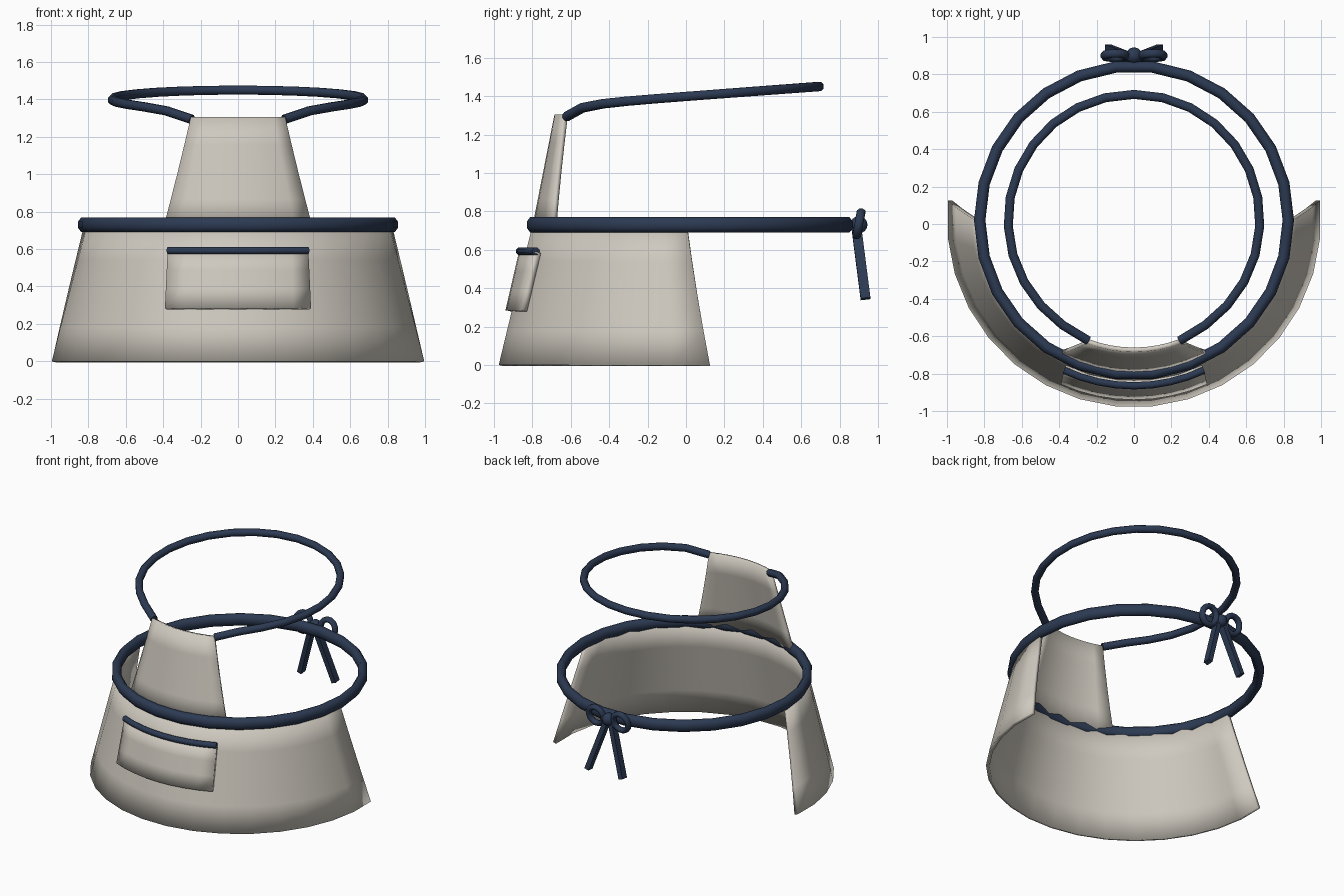
import bpy
import bmesh
from math import sin, cos, pi, radians, exp
from mathutils import Vector, Matrix

cube = bpy.data.objects.get("Cube")
if cube:
    bpy.data.objects.remove(cube, do_unlink=True)

CY = 0.02       # centre of the body circle in y
WAIST_Z = 0.73


def material(name, color):
    m = bpy.data.materials.new(name)
    m.diffuse_color = color
    m.use_nodes = True
    m.node_tree.nodes["Principled BSDF"].inputs["Base Color"].default_value = color
    return m


CLOTH = material("cream cloth", (0.62, 0.585, 0.52, 1))
NAVY = material("navy trim", (0.025, 0.042, 0.085, 1))


def finish(bm, name, mat):
    mesh = bpy.data.meshes.new(name)
    bm.to_mesh(mesh)
    bm.free()
    mesh.materials.append(mat)
    obj = bpy.data.objects.new(name, mesh)
    bpy.context.collection.objects.link(obj)
    return obj


def around(radius, angle, z):
    """Point on the body circle; angle 0 is the front."""
    return Vector((radius * sin(angle), CY - radius * cos(angle), z))


def panel(name, low, high, cols, rows, thickness):
    """Curved cloth panel; low and high are (radius, half angle in degrees, z)."""
    bm = bmesh.new()
    grid = []
    for j in range(rows + 1):
        r, half, z = (a + (b - a) * j / rows for a, b in zip(low, high))
        grid.append([bm.verts.new(around(r, radians(half) * (2 * i / cols - 1), z))
                     for i in range(cols + 1)])
    for j in range(rows):
        for i in range(cols):
            f = bm.faces.new((grid[j][i], grid[j][i + 1],
                              grid[j + 1][i + 1], grid[j + 1][i]))
            f.smooth = True
    obj = finish(bm, name, CLOTH)
    mod = obj.modifiers.new("thickness", "SOLIDIFY")
    mod.thickness = thickness
    mod.offset = -1
    return obj


def tube(name, path, width, height, closed=False, sides=8, up=(0, 0, 1)):
    """Sweep an oval section along a path; width lies across the up direction."""
    bm = bmesh.new()
    n = len(path)
    rings = []
    for i, p in enumerate(path):
        if closed:
            tangent = path[(i + 1) % n] - path[i - 1]
        else:
            tangent = path[min(i + 1, n - 1)] - path[max(i - 1, 0)]
        tangent.normalize()
        side = tangent.cross(Vector(up)).normalized()
        over = side.cross(tangent)
        ring = []
        for k in range(sides):
            a = 2 * pi * (k + 0.5) / sides
            ring.append(bm.verts.new(p + side * width * cos(a) + over * height * sin(a)))
        rings.append(ring)
    for i in range(n if closed else n - 1):
        a, b = rings[i], rings[(i + 1) % n]
        for k in range(sides):
            q = (k + 1) % sides
            f = bm.faces.new((a[k], a[q], b[q], b[k]))
            f.smooth = sides > 4
    if not closed:
        bm.faces.new(rings[0])
        bm.faces.new(rings[-1])
    bmesh.ops.recalc_face_normals(bm, faces=bm.faces)
    return finish(bm, name, NAVY)


# Cloth panels
panel("skirt", (1.0, 96, 0), (0.825, 89, 0.72), 17, 4, 0.025)
panel("bib", (0.82, 29, 0.72), (0.705, 21, 1.305), 8, 4, 0.025)
panel("pocket", (0.96, 24, 0.285), (0.89, 25, 0.59), 8, 3, 0.035)

# Pocket trim
tube("pocket_trim",
     [around(0.885, radians(25 * (i / 4 - 1)), 0.592) for i in range(9)], 0.021, 0.021)

# Waistband
tube("waistband",
     [around(0.825, 2 * pi * (i + 0.5) / 26, WAIST_Z) for i in range(26)],
     0.033, 0.043, closed=True)

# Neck strap, rising from one bib corner round to the other
strap = []
for i in range(25):
    a = 21 + (360 - 42) * i / 24
    near = min(a, 360 - a) - 21
    dip = exp(-near / 12)
    strap.append(around(0.673 + 0.015 * dip, radians(a),
                        1.40 - 0.05 * cos(radians(a)) - 0.06 * dip))
tube("neck_strap", strap, 0.026, 0.026)

# Bow: knot, two loops and two tails
knot_at = Vector((0, 0.9, WAIST_Z))
bm = bmesh.new()
bmesh.ops.create_uvsphere(bm, u_segments=12, v_segments=8, radius=0.045,
                          matrix=Matrix.Translation(knot_at))
for f in bm.faces:
    f.smooth = True
finish(bm, "bow_knot", NAVY)

for label, s in (("left", 1), ("right", -1)):
    loop = []
    for i in range(14):
        a = 2 * pi * i / 14
        x = 0.1 + 0.06 * cos(a)
        loop.append(knot_at + Vector((s * x, 0.012 * sin(a), 0.063 * sin(a) + 0.005)))
    tube(label + "_bow_loop", loop, 0.02, 0.024, closed=True, up=(0, 1, 0))
    tail = [knot_at + Vector((s * 0.02, -0.012, -0.02)),
            knot_at + Vector((s * 0.14, 0.035, -0.385))]
    tube(label + "_bow_tail", tail, 0.024, 0.036, sides=4, up=(0, 1, 0))
